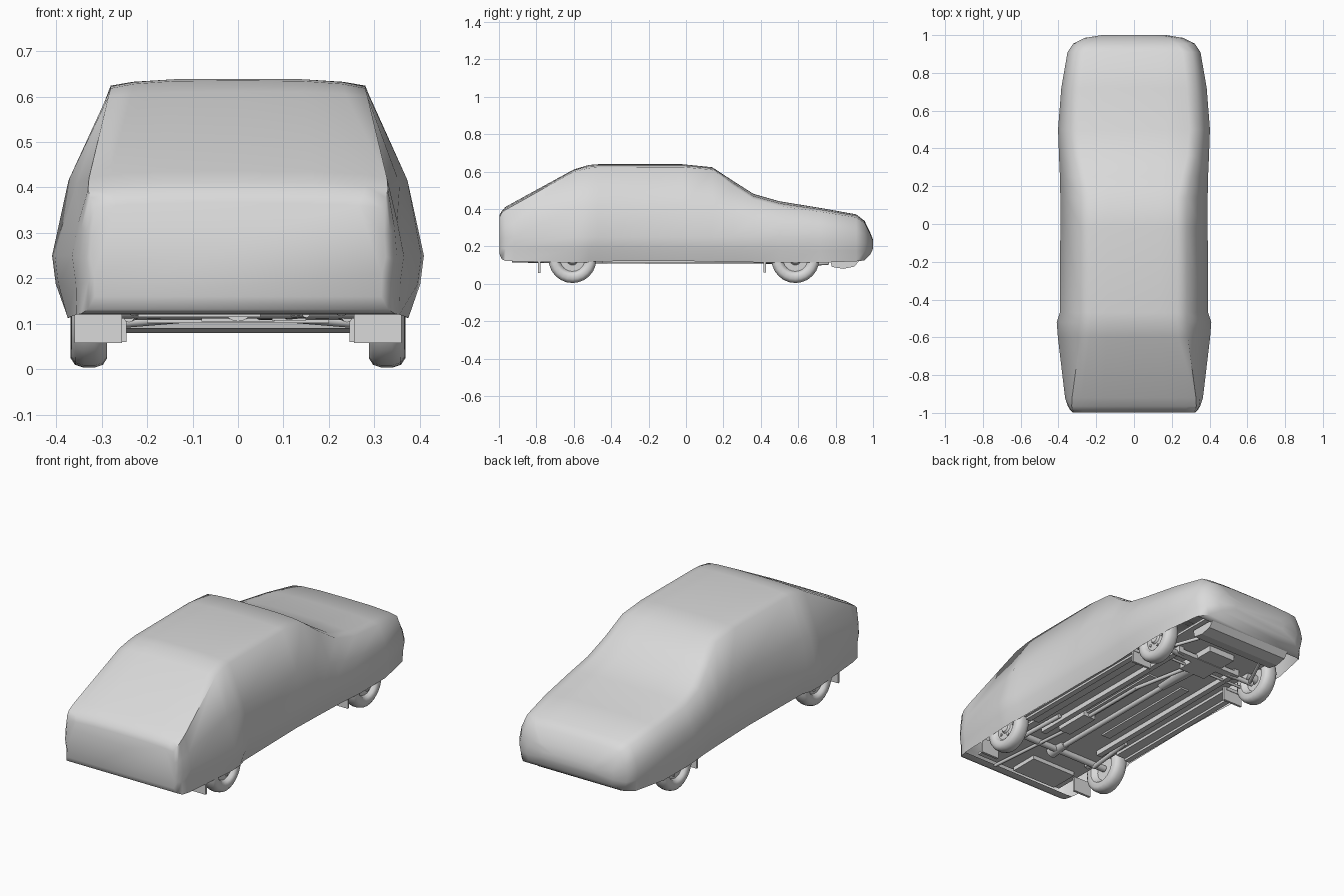
import bpy, bmesh, math
from mathutils import Vector

if "Cube" in bpy.data.objects:
    bpy.data.objects.remove(bpy.data.objects["Cube"])

grey = bpy.data.materials.new("plain grey")
grey.diffuse_color = (0.7, 0.7, 0.7, 1)
grey.use_nodes = True
grey.node_tree.nodes["Principled BSDF"].inputs["Base Color"].default_value = grey.diffuse_color


def finish(name, bm, angle=None):
    bmesh.ops.recalc_face_normals(bm, faces=bm.faces)
    me = bpy.data.meshes.new(name)
    bm.to_mesh(me)
    bm.free()
    me.materials.append(grey)
    ob = bpy.data.objects.new(name, me)
    bpy.context.collection.objects.link(ob)
    if angle:
        bpy.ops.object.select_all(action='DESELECT')
        ob.select_set(True)
        bpy.context.view_layer.objects.active = ob
        bpy.ops.object.shade_smooth_by_angle(angle=math.radians(angle))
    return ob


def box(name, x0, x1, y0, y1, z0, z1):
    bm = bmesh.new()
    bmesh.ops.create_cube(bm, size=1)
    for v in bm.verts:
        v.co = Vector((x0 + (v.co.x + .5) * (x1 - x0),
                       y0 + (v.co.y + .5) * (y1 - y0),
                       z0 + (v.co.z + .5) * (z1 - z0)))
    return finish(name, bm)


def rod(name, a, b, r, r2=None, n=10):
    a, b = Vector(a), Vector(b)
    bm = bmesh.new()
    bmesh.ops.create_cone(bm, cap_ends=True, segments=n, radius1=r,
                          radius2=r if r2 is None else r2, depth=(b - a).length)
    q = (b - a).to_track_quat('Z', 'Y')
    for v in bm.verts:
        v.co = q @ v.co + (a + b) / 2
    return finish(name, bm, 40)


# draped cover: y, top z, edge z, edge x, widest x, hem x, hem z
SECTIONS = [
    (-.998, .365, .355, .315, .325, .315, .16),
    (-.985, .388, .378, .325, .338, .33, .132),
    (-.965, .41, .395, .33, .35, .345, .122),
    (-.92, .435, .42, .328, .365, .355, .12),
    (-.60, .61, .60, .285, .403, .375, .113),
    (-.52, .634, .618, .28, .409, .375, .115),
    (-.47, .638, .622, .28, .393, .365, .12),
    (-.02, .638, .624, .28, .39, .36, .122),
    (.14, .622, .61, .28, .39, .36, .118),
    (.25, .55, .525, .305, .392, .36, .115),
    (.36, .48, .452, .332, .397, .365, .115),
    (.50, .44, .415, .343, .402, .375, .113),
    (.72, .404, .385, .33, .385, .373, .113),
    (.91, .37, .355, .308, .352, .34, .12),
    (.955, .335, .325, .275, .322, .30, .125),
    (.985, .272, .265, .225, .262, .245, .155),
    (1.0, .235, .23, .14, .17, .15, .188),
]


def half_section(y, zt, ze, xe, w, wb, zb):
    zm = min(.25, zb + .45 * (ze - zb))
    zl = (zb + zm) / 2
    bulge = .6 if -.95 < y < -.55 else .72
    return [(wb, zb), (w - .008, zl + .005), (w, zm),
            (xe + (w - xe) * bulge, zm + (ze - zm) * .45),
            (xe, ze), (xe - .05, ze + (zt - ze) * .6), (xe * .5, zt)]


bm = bmesh.new()
rows = []
for s in SECTIONS:
    h = half_section(*s)
    pts = h + [(0, s[1] + .001)] + [(-x, z) for x, z in reversed(h)]
    rows.append([bm.verts.new((x, s[0], z)) for x, z in pts])
for k, (a, b) in enumerate(zip(rows, rows[1:])):
    for i in range(len(a) - 1):
        bm.faces.new((a[i], a[i + 1], b[i + 1], b[i]))
    if k < 3 or k >= len(rows) - 4:      # cover tucked under both ends
        bm.faces.new((a[-1], a[0], b[0], b[-1]))
bm.faces.new(rows[0])
bm.faces.new(rows[-1])
finish("car_cover", bm, 60)

# floor pan and stiffening ribs
box("floor_pan", -.27, .27, -.92, .91, .137, .15)
for s in (-1, 1):
    box("sill_panel", *sorted((s * .26, s * .358)), -.45, .43, .122, .14)
    box("sill_rail", *sorted((s * .315, s * .345)), -.45, .42, .11, .124)
    box("chassis_rail", *sorted((s * .17, s * .20)), -.50, .60, .11, .14)
    box("floor_rib", *sorted((s * .08, s * .13)), -.35, .28, .128, .14)

# sloped front apron
bm = bmesh.new()
ring = [(.93, .128), (.90, .092), (.84, .08), (.78, .09), (.77, .13)]
ends = [[bm.verts.new((x, y, z)) for y, z in ring] for x in (-.25, .25)]
for i in range(5):
    j = (i + 1) % 5
    bm.faces.new((ends[0][i], ends[0][j], ends[1][j], ends[1][i]))
for e in ends:
    bm.faces.new(e)
finish("front_apron", bm)

# wheels turned from a tyre and rim profile (outward x offset, radius)
PROFILE = [(.028, 0), (.028, .025), (.018, .032), (.016, .066), (.032, .074),
           (.04, .085), (.039, .108), (.03, .122), (.012, .128), (-.012, .128),
           (-.03, .122), (-.039, .108), (-.038, .082), (-.025, .072), (-.01, .06), (-.01, 0)]
N = 24


def wheel(name, x, y):
    s = 1 if x > 0 else -1
    bm = bmesh.new()
    rings = [[bm.verts.new((x + s * dx, y + r * math.cos(t * 2 * math.pi / N),
                            .132 + r * math.sin(t * 2 * math.pi / N)))
              for t in range(N)] for dx, r in PROFILE]
    for a, b in zip(rings, rings[1:]):
        for i in range(N):
            j = (i + 1) % N
            bm.faces.new((a[i], a[j], b[j], b[i]))
    bmesh.ops.remove_doubles(bm, verts=bm.verts, dist=1e-5)
    finish(name, bm, 40)
    for k in range(5):
        t = k * 2 * math.pi / 5
        c = (y + .048 * math.cos(t), .132 + .048 * math.sin(t))
        rod("wheel_nut", (x + s * .014, *c), (x + s * .022, *c), .008, n=6)


REAR, FRONT = -.607, .585
for s in (-1, 1):
    wheel("rear_wheel", s * .327, REAR)
    wheel("front_wheel", s * .329, FRONT)
    # mud flaps
    box("rear_mud_flap", *sorted((s * .255, s * .36)), -.79, -.777, .058, .14)
    box("front_mud_flap", *sorted((s * .245, s * .362)), .415, .427, .06, .14)
    # suspension arms and dampers
    rod("trailing_arm", (s * .24, REAR, .115), (s * .22, -.33, .125), .012)
    rod("rear_damper", (s * .23, REAR - .03, .125), (s * .22, -.68, .2), .015)
    rod("front_arm", (s * .30, FRONT, .10), (s * .12, FRONT - .02, .115), .013)
    rod("front_strut", (s * .28, FRONT, .12), (s * .25, FRONT, .26), .02)
    rod("reaction_bar", (s * .28, FRONT, .10), (s * .20, .76, .11), .009)
    rod("stub_axle", (s * .32, FRONT, .132), (s * .25, FRONT, .132), .025)

# rear axle, differential, drive shaft
rod("rear_axle", (-.31, REAR, .13), (.31, REAR, .13), .018)
rod("differential", (0, REAR - .05, .14), (0, REAR + .06, .14), .035, .025, 14)
rod("drive_shaft", (0, REAR + .05, .13), (0, .25, .13), .014)
rod("gearbox", (0, .22, .14), (0, .47, .145), .025, .04, 12)
box("engine_sump", -.08, .08, .46, .70, .105, .15)
box("front_crossmember", -.20, .20, .555, .60, .102, .125)
rod("track_rod", (-.29, .50, .115), (.29, .50, .115), .007)

# exhaust, silencer and fuel tank
rod("exhaust_front", (.05, .45, .118), (.11, .15, .118), .01)
rod("exhaust_mid", (.11, .15, .118), (.11, -.25, .118), .01)
box("silencer", .075, .15, -.42, -.22, .107, .138)
rod("exhaust_tail", (.11, -.42, .118), (.15, -.93, .122), .009)
box("fuel_tank", -.22, .05, -.90, -.74, .115, .14)
